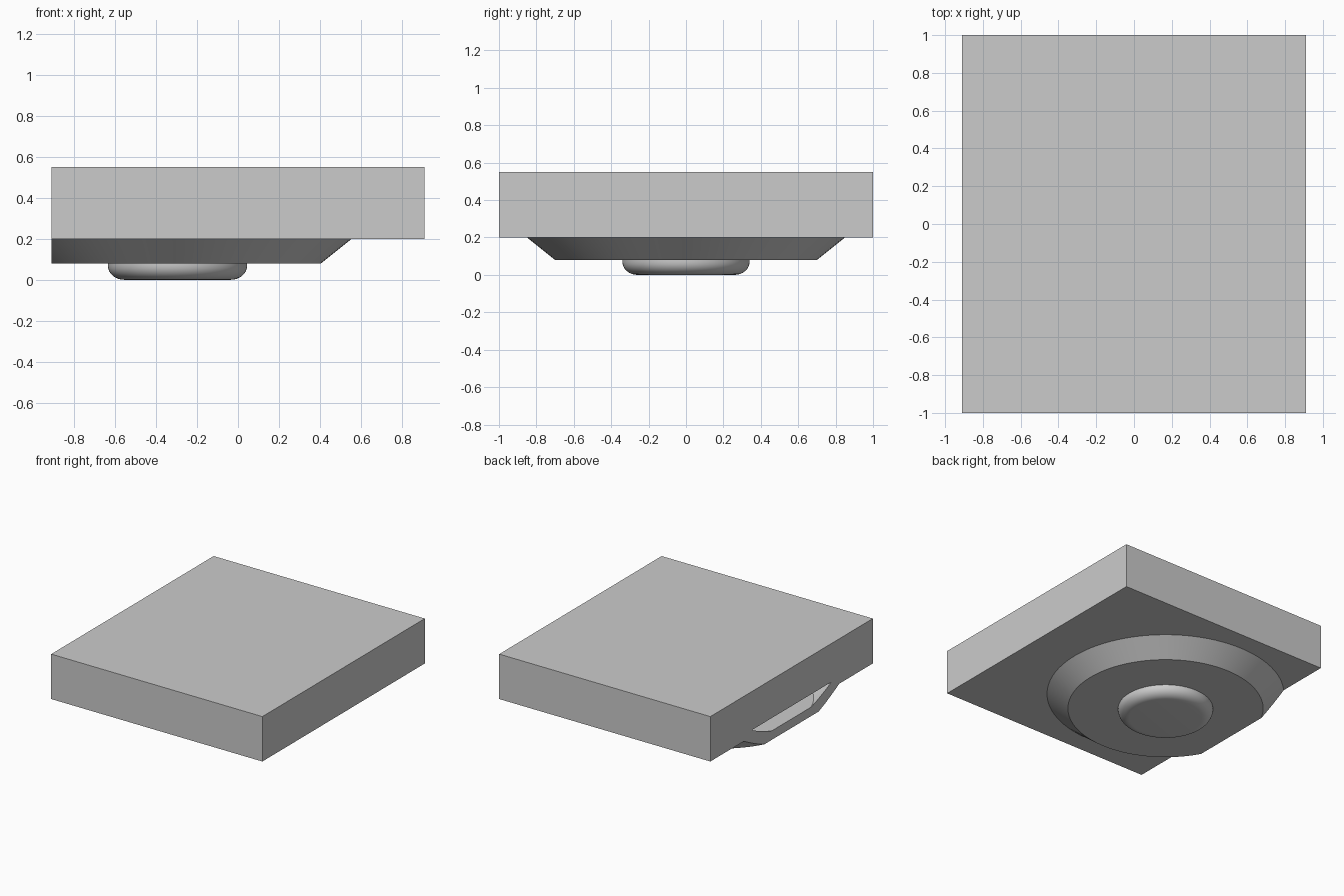
import bpy
import bmesh
import math

old = bpy.data.objects.get("Cube")
if old:
    bpy.data.objects.remove(old, do_unlink=True)

# One plain material
grey = bpy.data.materials.new("plain grey")
grey.use_nodes = True
colour = (0.6, 0.6, 0.6, 1)
grey.diffuse_color = colour
grey.node_tree.nodes["Principled BSDF"].inputs["Base Color"].default_value = colour

WIDTH, DEPTH, TOP, BASE = 1.82, 2.0, 0.55, 0.2
AXIS_X = -0.295


def make_object(name, bm):
    bmesh.ops.recalc_face_normals(bm, faces=bm.faces)
    mesh = bpy.data.meshes.new(name)
    bm.to_mesh(mesh)
    bm.free()
    mesh.materials.append(grey)
    obj = bpy.data.objects.new(name, mesh)
    bpy.context.collection.objects.link(obj)
    return obj


def box(name, z0, z1):
    bm = bmesh.new()
    bmesh.ops.create_cube(bm, size=1)
    for v in bm.verts:
        v.co.x *= WIDTH
        v.co.y *= DEPTH
        v.co.z = z1 if v.co.z > 0 else z0
    return make_object(name, bm)


def turned(name, profile, sides=96):
    """Closed solid of rings (radius, z) stacked around the dish axis."""
    bm = bmesh.new()
    rings = []
    for r, z in profile:
        angles = [2 * math.pi * i / sides for i in range(sides)]
        rings.append([bm.verts.new((AXIS_X + r * math.cos(a), r * math.sin(a), z))
                      for a in angles])
    for low, high in zip(rings, rings[1:]):
        for i in range(sides):
            j = (i + 1) % sides
            bm.faces.new((low[i], low[j], high[j], high[i]))
    bm.faces.new(rings[0])
    bm.faces.new(rings[-1])
    return make_object(name, bm)


def rounded(radius, z_low, z_high, fillet, steps=8):
    """Profile of a short knob with a rounded lower rim."""
    points = []
    for i in range(steps + 1):
        a = math.pi / 2 * i / steps
        points.append((radius - fillet + fillet * math.sin(a),
                       z_low + (z_high - z_low) * (1 - math.cos(a))))
    return points


def cut(obj, cutter, operation):
    mod = obj.modifiers.new("cut", "BOOLEAN")
    mod.operation = operation
    mod.solver = "EXACT"
    mod.object = cutter


# Slab and the round dish with its knob underneath
slab = box("slab", BASE, TOP)
dish = turned("dish", rounded(0.34, 0, 0.07, 0.08)
              + [(0.34, 0.08), (0.7, 0.08), (0.85, BASE)])

# Hollow inside the dish, open at the trimmed side
hollow = turned("hollow_cutter", rounded(0.27, 0.07, 0.13, 0.06)
                + [(0.29, 0.15), (0.66, 0.15), (0.787, 0.25)])
bounds = box("bounds_cutter", -0.1, TOP)

cut(dish, bounds, "INTERSECT")
cut(dish, hollow, "DIFFERENCE")
cut(slab, hollow, "DIFFERENCE")

# Bake the cuts, drop the cutters and smooth the round surfaces
bpy.context.view_layer.update()
graph = bpy.context.evaluated_depsgraph_get()
baked = [(o, bpy.data.meshes.new_from_object(o.evaluated_get(graph)))
         for o in (slab, dish)]
for obj, mesh in baked:
    obj.modifiers.clear()
    obj.data = mesh
for cutter in (hollow, bounds):
    bpy.data.objects.remove(cutter, do_unlink=True)
for obj in (slab, dish):
    bpy.ops.object.select_all(action="DESELECT")
    obj.select_set(True)
    bpy.context.view_layer.objects.active = obj
    bpy.ops.object.shade_smooth_by_angle(angle=math.radians(25))
